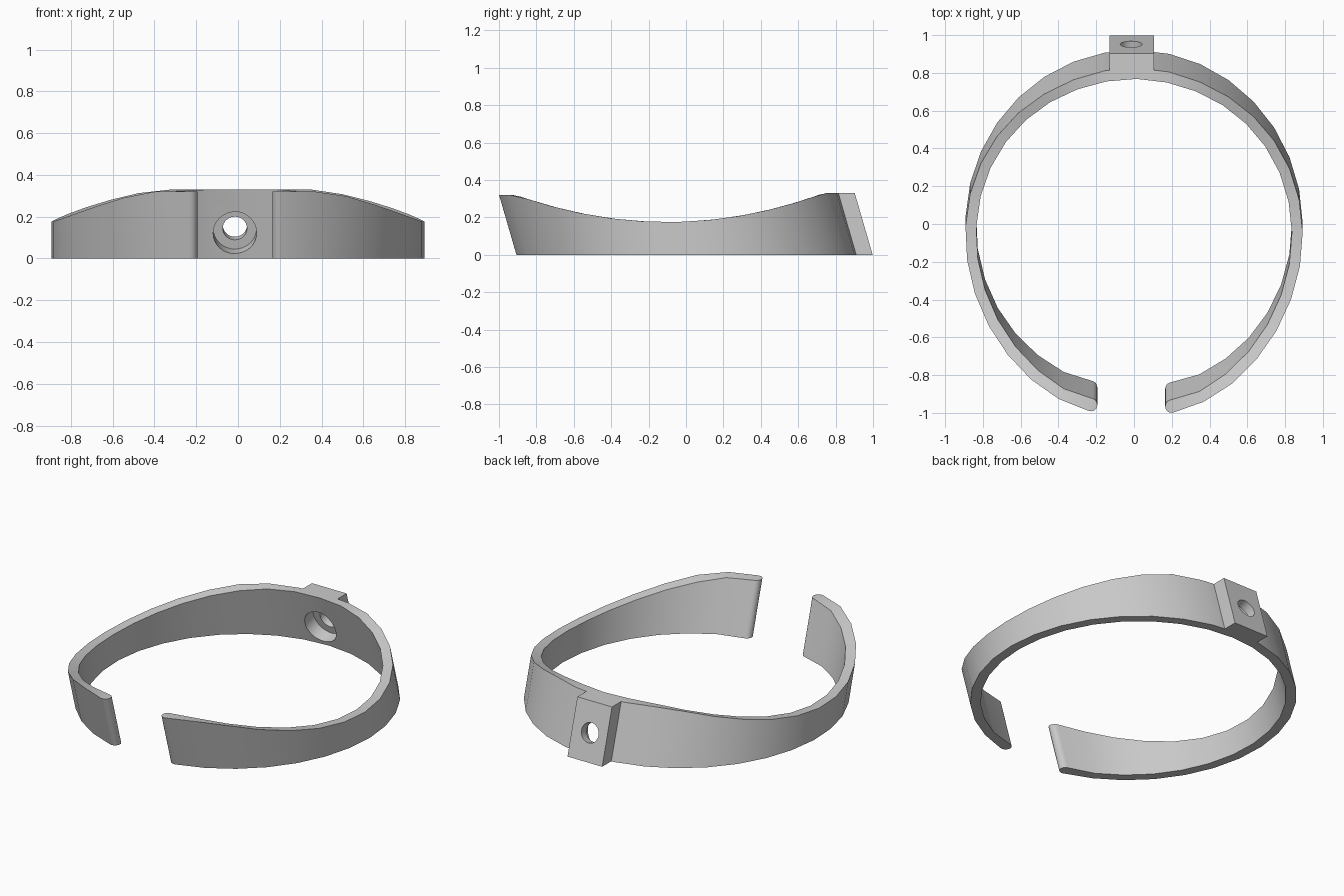
import bpy, bmesh, math
from mathutils import Vector

if "Cube" in bpy.data.objects:
    bpy.data.objects.remove(bpy.data.objects["Cube"])

LEAN = 0.29            # every wall leans toward -y by this much per unit of height
CY = -0.005            # ring centre in y at the base
OUTER, INNER = (0.893, 0.926), (0.836, 0.869)

grey = bpy.data.materials.new("plain_grey")
grey.diffuse_color = (0.6, 0.6, 0.6, 1)
grey.use_nodes = True
grey.node_tree.nodes["Principled BSDF"].inputs["Base Color"].default_value = grey.diffuse_color


def make(name, bm):
    bmesh.ops.recalc_face_normals(bm, faces=bm.faces)
    me = bpy.data.meshes.new(name)
    bm.to_mesh(me)
    bm.free()
    me.materials.append(grey)
    ob = bpy.data.objects.new(name, me)
    bpy.context.collection.objects.link(ob)
    return ob


def raise_point(p):
    """Top edge point above a base point, following the scooped top."""
    z = 0.25
    for _ in range(8):
        y = p.y - LEAN * z
        z = min(0.33 if p.y > 0 else 0.32, 0.175 + 0.222 * (y + 0.1) ** 2)
    return Vector((p.x, p.y - LEAN * z, z))


def on_ellipse(radii, a):
    return Vector((radii[0] * math.sin(a), CY - radii[1] * math.cos(a), 0))


# Open band: pairs of outer and inner base points, from right tip to left tip
N = 30
a0, a1 = 0.234, 2 * math.pi - 0.269
pairs = []
for i in range(N + 1):
    a = a0 + (a1 - a0) * i / N
    pairs.append([on_ellipse(OUTER, a), on_ellipse(INNER, a)])
for pr in (pairs[0], pairs[-1]):           # slightly thicker tips
    pr[1] += (pr[1] - pr[0]) * 0.2


def tip(pr, neighbour):
    """Rounded end cap as a series of narrowing pairs."""
    mid, half = (pr[0] + pr[1]) / 2, (pr[0] - pr[1]) / 2
    out = Vector((-half.y, half.x, 0))
    if out.dot(mid - (neighbour[0] + neighbour[1]) / 2) < 0:
        out = -out
    return [[mid + out * math.sin(t) + half * math.cos(t),
             mid + out * math.sin(t) - half * math.cos(t)]
            for t in (math.radians(d) for d in (20, 40, 60, 80))]


pairs = tip(pairs[0], pairs[1])[::-1] + pairs + tip(pairs[-1], pairs[-2])

bm = bmesh.new()
rings = []
for o, i in pairs:
    rings.append([bm.verts.new(p) for p in (o, raise_point(o), raise_point(i), i)])
for r, s in zip(rings, rings[1:]):
    for k in range(4):
        j = (k + 1) % 4
        bm.faces.new((r[k], r[j], s[j], s[k]))
bm.faces.new(rings[0])
bm.faces.new(rings[-1])
band = make("band", bm)

# Mounting block at the back, leaning with the wall
bm = bmesh.new()
bmesh.ops.create_cube(bm, size=1)
for v in bm.verts:
    z = 0.33 if v.co.z > 0 else 0
    v.co = Vector((0.105 if v.co.x > 0 else -0.13,
                   (0.998 if v.co.y > 0 else 0.885) - LEAN * z, z))
block = make("mounting_block", bm)


# Hole cutters, square to the leaning wall
axis = Vector((0, 1, LEAN)).normalized()
hole_centre = Vector((-0.015, 0.952, 0.16))


def drill(name, radius, start, end):
    bm = bmesh.new()
    bmesh.ops.create_cone(bm, cap_ends=True, segments=32, radius1=radius,
                          radius2=radius, depth=end - start)
    ob = make(name, bm)
    ob.rotation_mode = 'QUATERNION'
    ob.rotation_quaternion = axis.to_track_quat('Z', 'Y')
    ob.location = hole_centre + axis * (start + end) / 2
    ob.hide_render = True
    return ob


through = drill("through_hole", 0.058, -0.3, 0.2)
recess = drill("recess", 0.104, -0.3, -0.055)

# Join block to band, then drill
bpy.context.view_layer.objects.active = band
for ob, op in ((block, 'UNION'), (through, 'DIFFERENCE'), (recess, 'DIFFERENCE')):
    m = band.modifiers.new(ob.name, 'BOOLEAN')
    m.object, m.operation, m.solver = ob, op, 'EXACT'
    bpy.ops.object.modifier_apply(modifier=m.name)
    bpy.data.objects.remove(ob)

bpy.ops.object.select_all(action='DESELECT')
band.select_set(True)
bpy.ops.object.shade_smooth_by_angle(angle=math.radians(30))
